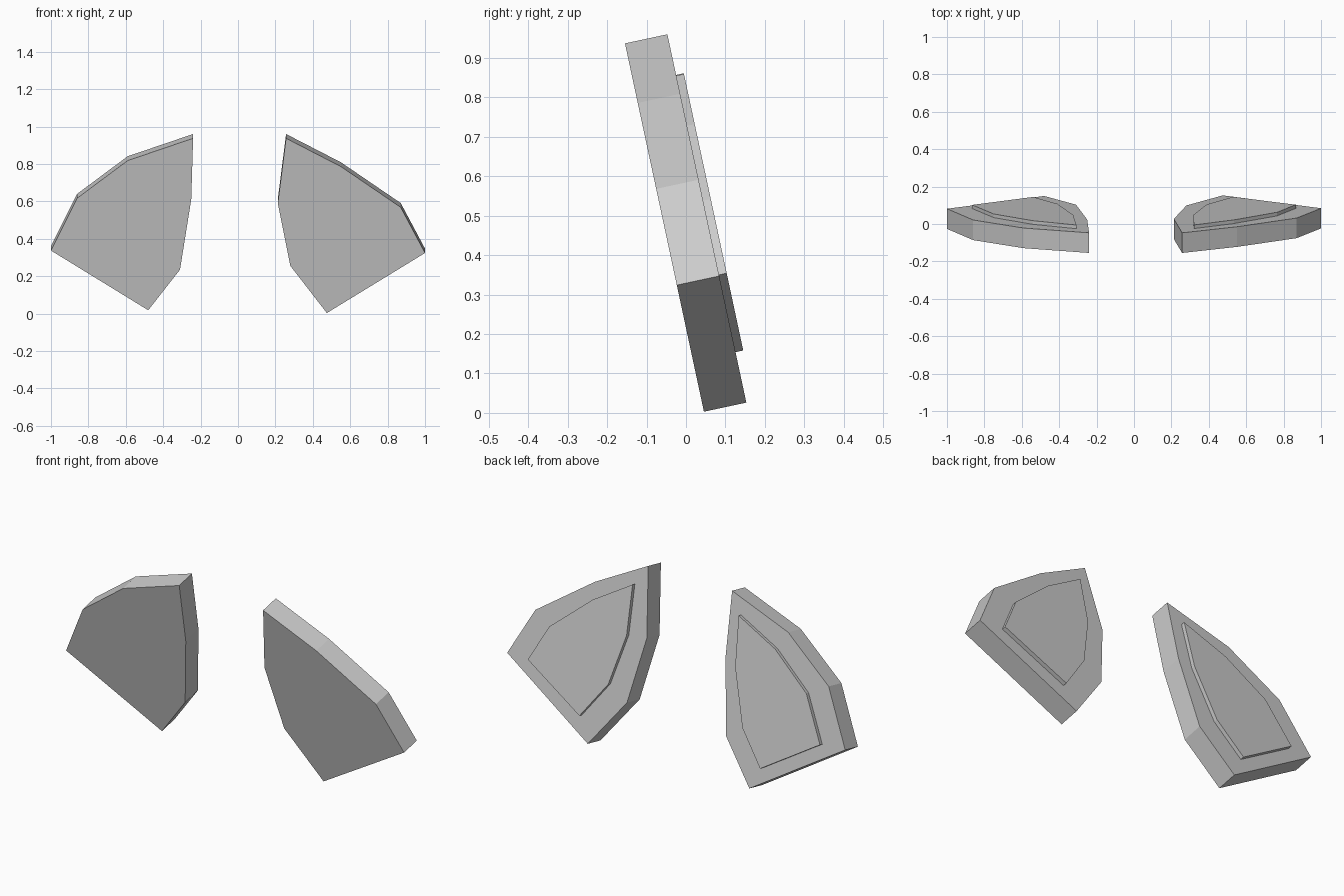
import bpy, bmesh
from math import sin, cos, radians
from mathutils import Vector

if "Cube" in bpy.data.objects:
    bpy.data.objects.remove(bpy.data.objects["Cube"])

TILT = radians(12.1)
UP = Vector((0, -sin(TILT), cos(TILT)))       # up along the leaning face
BACK = Vector((0, cos(TILT), sin(TILT)))      # out of the back face
BASE = Vector((0, 0.0455, 0.003))             # lowest front line


def prism(name, outline, near, far):
    """Flat slab on the leaning plane; outline is (x, z) of its front face."""
    bm = bmesh.new()
    rings = []
    for depth in (near, far):
        rings.append([bm.verts.new(BASE + Vector((x, 0, 0)) + BACK * depth
                                   + UP * ((z - 0.003) / cos(TILT)))
                      for x, z in outline])
    a, b = rings
    n = len(outline)
    bm.faces.new(a)
    bm.faces.new(b[::-1])
    for i in range(n):
        j = (i + 1) % n
        bm.faces.new((a[i], b[i], b[j], a[j]))
    bmesh.ops.recalc_face_normals(bm, faces=bm.faces)
    mesh = bpy.data.meshes.new(name)
    bm.to_mesh(mesh)
    bm.free()
    obj = bpy.data.objects.new(name, mesh)
    bpy.context.collection.objects.link(obj)
    return obj


# Main slabs, slightly different on each side
prism("right_slab", [(0.475, 0.003), (1.0, 0.324), (0.87, 0.568), (0.55, 0.786),
                     (0.257, 0.937), (0.213, 0.59), (0.28, 0.255)], 0, 0.11)
prism("left_slab", [(-0.48, 0.018), (-1.0, 0.337), (-0.86, 0.617), (-0.59, 0.818),
                    (-0.24, 0.937), (-0.25, 0.61), (-0.31, 0.235)], 0, 0.11)

# Raised plates on the back faces
prism("right_back_plate", [(0.53, 0.131), (0.865, 0.327), (0.765, 0.515), (0.535, 0.705),
                           (0.32, 0.832), (0.318, 0.58), (0.388, 0.322)], 0.10, 0.13)
prism("left_back_plate", [(-0.54, 0.134), (-0.865, 0.332), (-0.75, 0.558), (-0.54, 0.726),
                          (-0.308, 0.834), (-0.325, 0.583), (-0.41, 0.303)], 0.10, 0.13)
